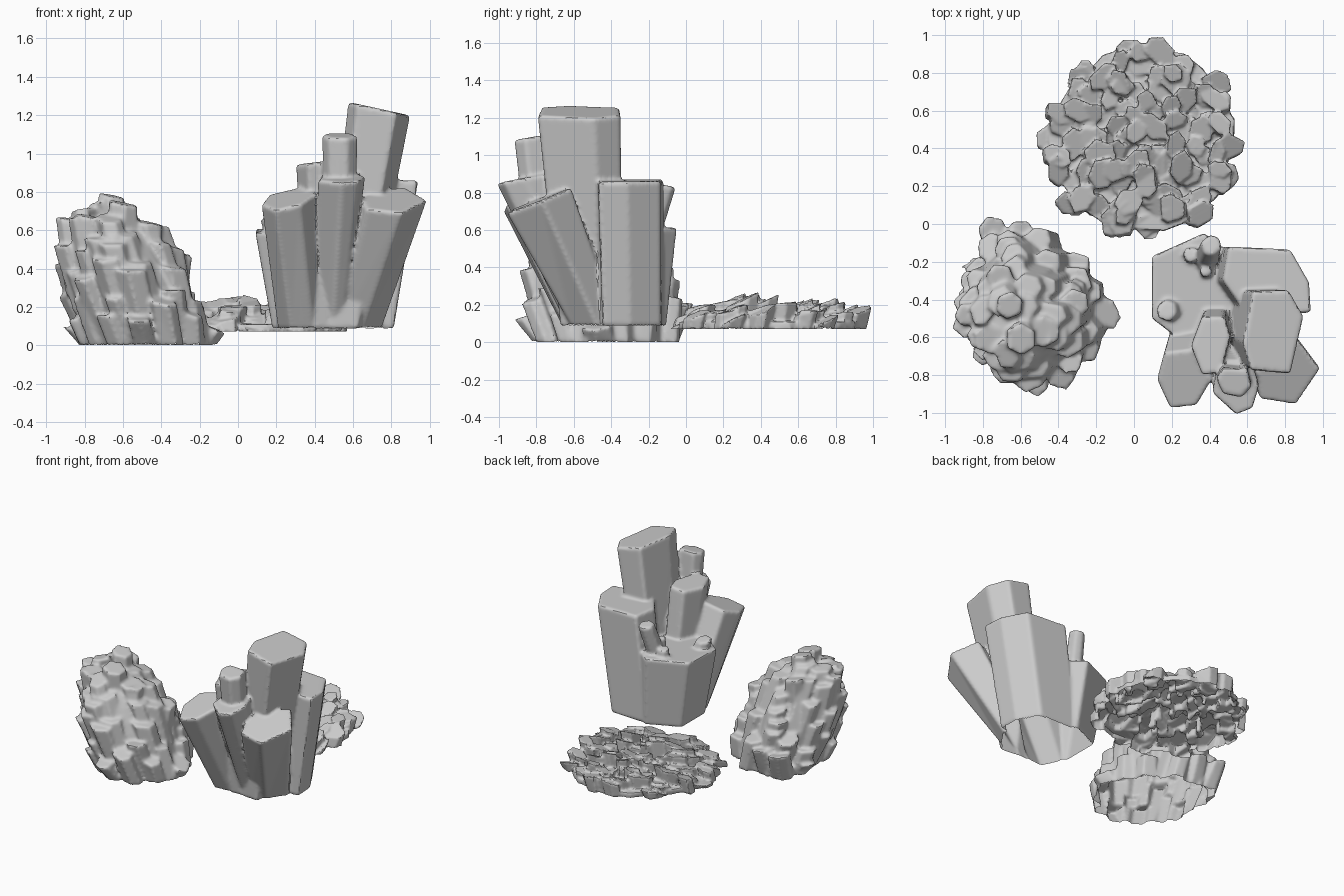
import bpy, bmesh, math, random

if "Cube" in bpy.data.objects:
    bpy.data.objects.remove(bpy.data.objects["Cube"])

rng = random.Random(11)


def prism(bm, pts, z, slope, base, scale):
    """Sheared prism: tilted top polygon joined to a flat scaled copy at base."""
    n = len(pts)
    cx = sum(p[0] for p in pts) / n
    cy = sum(p[1] for p in pts) / n
    top, low = [], []
    for x, y in pts:
        dx, dy = x - cx, y - cy
        top.append(bm.verts.new((x, y, z + dx * slope[0] + dy * slope[1])))
        low.append(bm.verts.new((base[0] + dx * scale, base[1] + dy * scale, base[2])))
    bm.faces.new(top)
    bm.faces.new(low[::-1])
    for i in range(n):
        j = (i + 1) % n
        bm.faces.new((top[i], low[i], low[j], top[j]))


def hexagon(cx, cy, r, aspect=1.0, n=6, jitter=0.15):
    """Irregular polygon with random turn and stretch."""
    turn = rng.uniform(0, 6.28)
    out = []
    for i in range(n):
        a = math.tau * (i + rng.uniform(-jitter, jitter)) / n
        u, v = r * math.cos(a) * aspect, r * math.sin(a) / aspect
        out.append((cx + u * math.cos(turn) - v * math.sin(turn),
                    cy + u * math.sin(turn) + v * math.cos(turn)))
    return out


def finish(name, bm, voxel, floor, bevel=0.0, soften=2, angle=35):
    """Fuse all prisms into one shell and open its underside."""
    bmesh.ops.recalc_face_normals(bm, faces=bm.faces[:])
    me = bpy.data.meshes.new(name)
    bm.to_mesh(me)
    bm.free()
    ob = bpy.data.objects.new(name, me)
    bpy.context.collection.objects.link(ob)
    bpy.ops.object.select_all(action='DESELECT')
    ob.select_set(True)
    bpy.context.view_layer.objects.active = ob
    if bevel:
        m = ob.modifiers.new("bevel", 'BEVEL')
        m.width, m.segments, m.limit_method = bevel, 2, 'ANGLE'
    m = ob.modifiers.new("fuse", 'REMESH')
    m.mode, m.voxel_size = 'VOXEL', voxel
    m = ob.modifiers.new("soften", 'SMOOTH')
    m.factor, m.iterations = 0.5, soften
    bpy.ops.object.convert(target='MESH')
    bm = bmesh.new()
    bm.from_mesh(ob.data)
    under = [f for f in bm.faces if f.normal.z < -.7 and f.calc_center_median().z < floor]
    bmesh.ops.delete(bm, geom=under, context='FACES')
    bm.to_mesh(ob.data)
    bm.free()
    bpy.ops.object.shade_smooth_by_angle(angle=math.radians(angle))
    return ob


# Large crystal cluster: top outline, top height, top slope, base centre, base scale
B = 0.085
crystals = [
    # tall crystal
    ([(.63, -.355), (.82, -.35), (.9, -.49), (.83, -.795), (.62, -.775), (.575, -.63)],
     1.235, (-.22, 0), (.55, -.50, B), .75),
    # back right crystal
    ([(.5, -.12), (.83, -.135), (.93, -.31), (.94, -.47), (.6, -.485), (.47, -.3)],
     .865, (-.03, 0), (.60, -.29, B), .93),
    # wide back crystal
    ([(.09, -.17), (.37, -.045), (.55, -.2), (.55, -.45), (.3, -.66), (.09, -.5)],
     .6, (0, .05), (.38, -.35, B), .85),
    # front left crystal
    ([(.16, -.68), (.33, -.66), (.415, -.82), (.33, -.965), (.19, -.98), (.12, -.83)],
     .765, (.2, .3), (.33, -.52, B), .9),
    # front middle crystal and its stepped tip
    ([(.45, -.72), (.62, -.72), (.665, -.86), (.63, -.98), (.54, -1.015), (.415, -.9)],
     .875, (.05, .18), (.5, -.55, B), .6),
    ([(.47, -.76), (.6, -.77), (.625, -.86), (.57, -.92), (.47, -.9), (.435, -.82)],
     1.095, (0, .18), (.53, -.79, .6), .9),
    # front right crystal
    ([(.69, -.69), (.87, -.61), (.99, -.77), (.86, -.96), (.67, -.93), (.64, -.8)],
     .76, (-.05, .4), (.60, -.49, B), .75),
    # inner left crystal
    ([(.36, -.49), (.48, -.49), (.51, -.6), (.46, -.79), (.36, -.8), (.3, -.65)],
     .955, (.12, 0), (.44, -.52, B), .85),
]
bm = bmesh.new()
for pts, z, slope, base, s in crystals:
    prism(bm, pts, z, slope, base, s)
# small crystals growing on the wide back crystal
for x, y, z, r, bx, by in [
        (.41, -.11, .84, .06, .36, -.24), (.30, -.16, .67, .045, .32, -.18),
        (.38, -.25, .70, .035, .39, -.26), (.53, -.29, .70, .035, .47, -.22),
        (.17, -.46, .66, .06, .24, -.44)]:
    prism(bm, hexagon(x, y, r), z, (0, -.2), (bx, by, .45), 1.2)
finish("crystal_cluster", bm, .011, B + .02, bevel=.016, soften=3, angle=30)

# Left mound: upright stepped columns fused over a leaning dome
X0, Y0, SKEW, SKEWY, R, H = -.49, -.42, -.28, -.13, .355, .73


def mound(t, a, f=1.0):
    """Point on the mound at height fraction t and angle a."""
    r = R * math.sqrt(max(0, 1 - t ** 2.2)) * f * (1 - .16 * max(0, math.sin(2 * a)))
    h = H * t
    return (X0 + SKEW * h + r * math.cos(a), Y0 + SKEWY * h + 1.12 * r * math.sin(a), h)


bm = bmesh.new()
rings = [[bm.verts.new(mound(k / 8 * .9, math.tau * i / 24, .9)) for i in range(24)]
         for k in range(9)]
for a, b in zip(rings, rings[1:]):
    for i in range(24):
        j = (i + 1) % 24
        bm.faces.new((a[i], a[j], b[j], b[i]))
bm.faces.new(rings[0][::-1])
bm.faces.new(rings[-1])
N = 54
for i in range(N):
    t = .12 + .86 * (i + .5) / N
    a = i * 2.39996 + rng.uniform(-.25, .25)
    x, y, h = mound(t, a, rng.uniform(.9, 1.06))
    bx, by, zb = mound(max(0, t - .5), a, .72)
    if t < .35:
        bx, by, zb = mound(0, a, .84)
    out = rng.uniform(-.1, .4)
    prism(bm, hexagon(x, y, rng.uniform(.066, .09), rng.uniform(.9, 1.15)),
          h + rng.uniform(-.02, .04),
          (-out * math.cos(a), -out * math.sin(a)), (bx, by, zb), 1.0)
# named peaks seen from the top
for x, y, z, r in [(-.66, -.43, .78, .075), (-.60, -.61, .74, .085), (-.47, -.57, .64, .085),
                   (-.31, -.42, .48, .08), (-.77, -.61, .67, .08), (-.89, -.48, .66, .065),
                   (-.71, -.28, .67, .075), (-.75, -.03, .2, .08), (-.60, -.05, .2, .08)]:
    prism(bm, hexagon(x, y, r, jitter=.08), z, (-.2, .1),
          (x * .8 - .12, y * .8 - .09, max(0, z - .4)), 1.05)
finish("crystal_mound", bm, .012, .02, soften=4, angle=50)

# Rear patch: low disc of short tilted crystals
bm = bmesh.new()
PX, PY, PR = .05, .445, .50
prism(bm, [(PX + .48 * math.cos(math.tau * i / 28) * rng.uniform(.95, 1.06),
            PY + .48 * math.sin(math.tau * i / 28) * rng.uniform(.95, 1.06)) for i in range(28)],
      .11, (0, 0), (PX, PY, .072), 1)
N = 110
for i in range(N):
    f = math.sqrt((i + .5) / N)
    a = i * 2.39996 + rng.uniform(-.2, .2)
    x, y = PX + PR * f * math.cos(a), PY + PR * f * math.sin(a)
    z = .185 - .04 * f * f + rng.uniform(-.065, .055)
    prism(bm, hexagon(x, y, rng.uniform(.052, .085), rng.uniform(1, 1.3)), z,
          (rng.uniform(-.25, .25), rng.uniform(.1, .5)),
          (x + rng.uniform(-.02, .02), y - .02, .072), .9)
finish("crystal_patch", bm, .009, .1, soften=1, angle=35)
